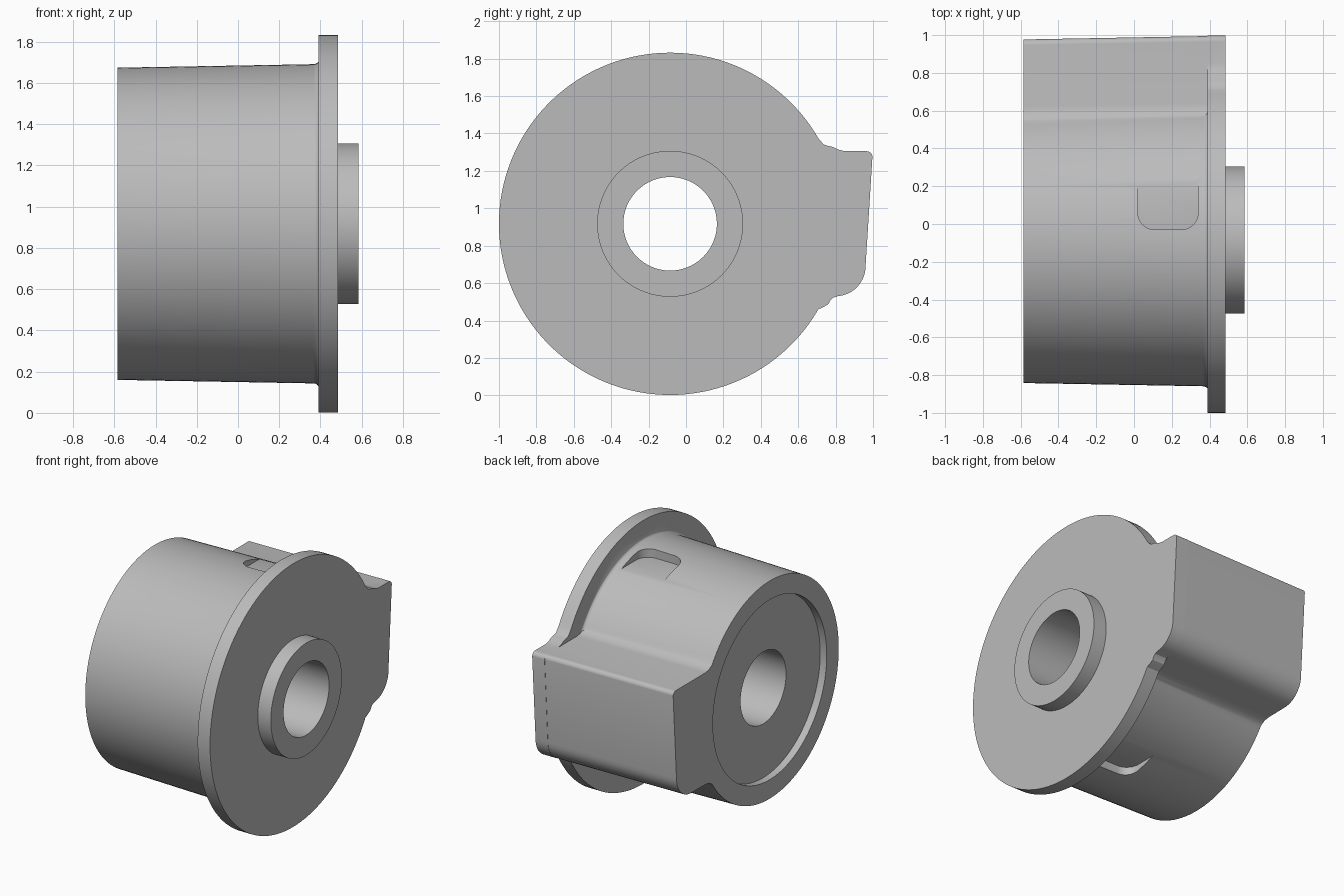
import bpy, bmesh, math

if "Cube" in bpy.data.objects:
    bpy.data.objects.remove(bpy.data.objects["Cube"])

CY, CZ = -0.085, 0.917      # drum axis, running along x
SEG = 128

grey = bpy.data.materials.new("plain grey")
grey.use_nodes = True
grey.diffuse_color = (0.5, 0.5, 0.5, 1)
grey.node_tree.nodes["Principled BSDF"].inputs["Base Color"].default_value = (0.5, 0.5, 0.5, 1)


def finish(bm, name):
    bmesh.ops.recalc_face_normals(bm, faces=bm.faces)
    mesh = bpy.data.meshes.new(name)
    bm.to_mesh(mesh)
    bm.free()
    mesh.materials.append(grey)
    ob = bpy.data.objects.new(name, mesh)
    bpy.context.collection.objects.link(ob)
    return ob


def loft(name, rings):
    """Closed solid through matching rings of 3D points."""
    bm = bmesh.new()
    vs = [[bm.verts.new(p) for p in ring] for ring in rings]
    n = len(vs[0])
    for a, b in zip(vs, vs[1:]):
        for i in range(n):
            bm.faces.new((a[i], a[(i + 1) % n], b[(i + 1) % n], b[i]))
    bm.faces.new(vs[0])
    bm.faces.new(vs[-1])
    return finish(bm, name)


def lathe(name, profile):
    """Solid of revolution from (x, radius) pairs."""
    turn = [2 * math.pi * i / SEG for i in range(SEG)]
    return loft(name, [[(x, CY + r * math.cos(a), CZ + r * math.sin(a)) for a in turn]
                       for x, r in profile])


def arc(cy, cz, r, a0, a1, n=8):
    return [(cy + r * math.cos(math.radians(a0 + (a1 - a0) * i / n)),
             cz + r * math.sin(math.radians(a0 + (a1 - a0) * i / n))) for i in range(n + 1)]


def combine(target, other, operation):
    mod = target.modifiers.new(operation.lower(), "BOOLEAN")
    mod.operation, mod.solver, mod.object = operation, "EXACT", other
    bpy.context.view_layer.objects.active = target
    bpy.ops.object.modifier_apply(modifier=mod.name)
    bpy.data.objects.remove(other)


# Outer edge of the side block, from top to bottom
top_corner = arc(0.967, 1.275, 0.03, 90, 5, 6)
low_corner = arc(0.80, 0.69, 0.16, 0, -85, 10)
nose = top_corner + low_corner

# Tapered drum with a small fillet running into the flange
fillet = [(0.365 + 0.03 * math.sin(a), 0.802 - 0.028 * math.cos(a))
          for a in (math.pi / 2 * i / 5 for i in range(6))]
body = lathe("drum_body", [(-0.585, 0.757)] + fillet + [(0.42, 0.802)])

# Side block, blended into the drum, slightly drafted towards the open end
block_edge = ([(0.3, 1.35), (0.535, 1.365), (0.575, 1.328), (0.605, 1.311), (0.64, 1.305)]
              + nose + [(0.64, 0.528), (0.605, 0.522), (0.575, 0.506), (0.535, 0.468), (0.3, 0.48)])
block = loft("side_block", [[(x, y - inset, z) for y, z in block_edge]
                            for x, inset in ((-0.585, 0.02), (0.44, 0.001))])

# Flange plate: a disc whose rim sweeps out to follow the block
rim = arc(CY, CZ, 0.915, 330, 30, 110)
flange_edge = ([(0.735, 1.342), (0.76, 1.333), (0.785, 1.328), (0.81, 1.315), (0.85, 1.305)] + nose
               + [(0.785, 0.522), (0.77, 0.505), (0.762, 0.488), (0.735, 0.472)] + rim)
flange = loft("flange", [[(x, y, z) for y, z in flange_edge] for x in (0.39, 0.485)])

hub = lathe("hub", [(0.45, 0.39), (0.585, 0.39)])
for part in (block, flange, hub):
    combine(body, part, "UNION")

# End recess and through bore
combine(body, lathe("recess_cutter", [(-0.8, 0.625), (-0.535, 0.625)]), "DIFFERENCE")
combine(body, lathe("bore_cutter", [(-0.9, 0.25), (0.9, 0.25)]), "DIFFERENCE")

# Flat rounded pockets in the top and underside of the drum
pocket_edge = (arc(0.11, 0.06, 0.09, 180, 270) + arc(0.25, 0.06, 0.09, 270, 360)
               + [(0.34, 0.4), (0.02, 0.4)])
for side in (1, -1):
    cutter = loft("pocket_cutter", [[(x, y, CZ + side * h) for x, y in pocket_edge]
                                    for h in (0.71, 0.88)])
    combine(body, cutter, "DIFFERENCE")

body.name = "flanged_drum"
bpy.ops.object.select_all(action="DESELECT")
body.select_set(True)
bpy.context.view_layer.objects.active = body
bpy.ops.object.shade_smooth_by_angle(angle=math.radians(30))
